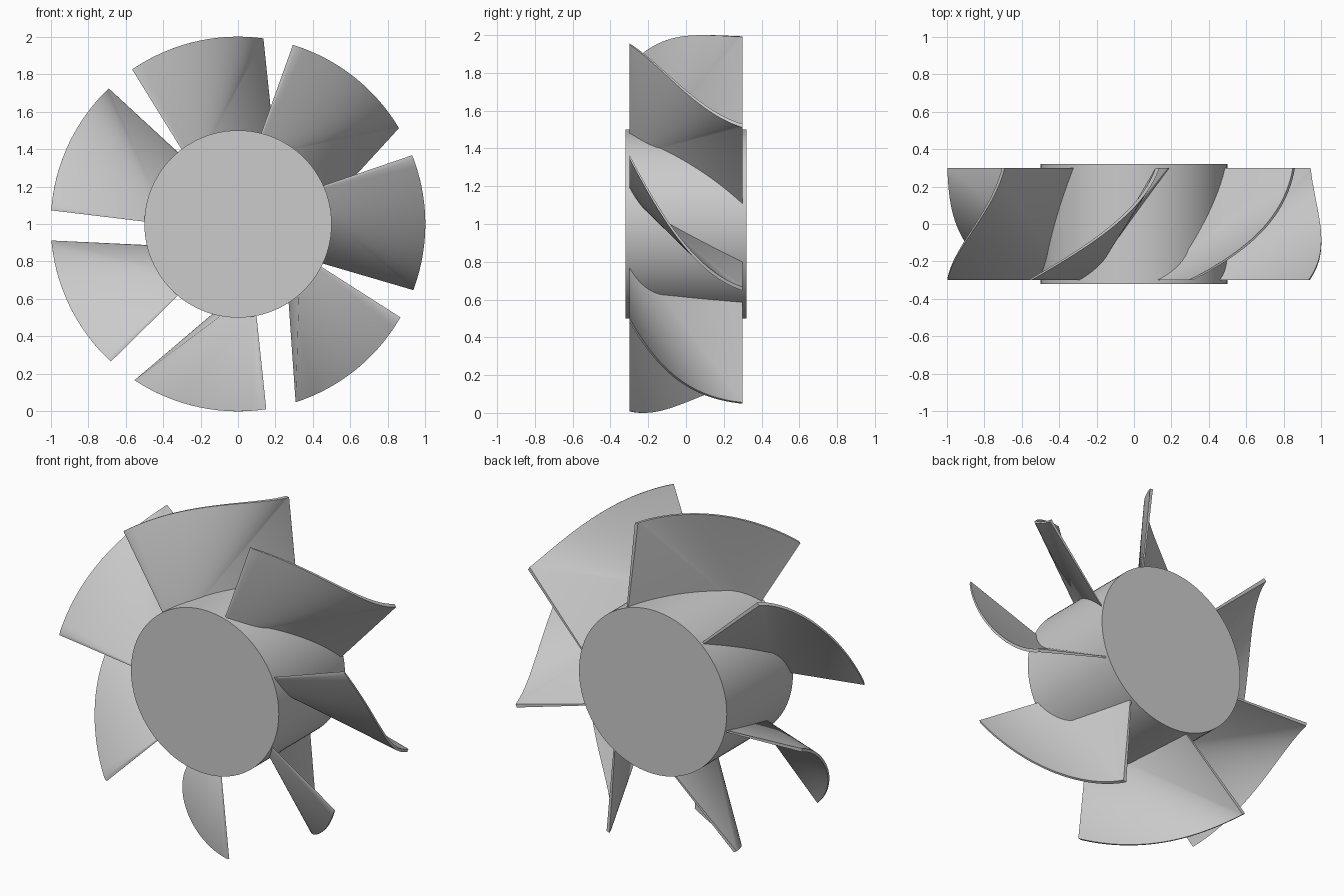
import bpy, bmesh, math
from math import cos, sin, radians

old = bpy.data.objects.get("Cube")
if old:
    bpy.data.objects.remove(old, do_unlink=True)

HUB_R, HUB_HALF, BLADE_HALF = 0.5, 0.32, 0.3
BLADES, STEPS = 7, 28
FIRST, SWEEP, THICK = 124.4, 41.0, 1.2   # degrees
CAMBER = 0.72

grey = bpy.data.materials.new("light_grey")
grey.use_nodes = True
colour = (0.6, 0.6, 0.6, 1)
grey.diffuse_color = colour
grey.node_tree.nodes["Principled BSDF"].inputs["Base Color"].default_value = colour


def polar(r, degrees, y):
    a = radians(degrees)
    return (r * cos(a), y, 1 + r * sin(a))


def finish(bm, name):
    bmesh.ops.recalc_face_normals(bm, faces=bm.faces)
    mesh = bpy.data.meshes.new(name)
    bm.to_mesh(mesh)
    bm.free()
    mesh.materials.append(grey)
    obj = bpy.data.objects.new(name, mesh)
    bpy.context.collection.objects.link(obj)
    bpy.ops.object.select_all(action='DESELECT')
    obj.select_set(True)
    bpy.context.view_layer.objects.active = obj
    bpy.ops.object.shade_smooth_by_angle(angle=radians(30))
    return obj


# Hub: plain drum along the y axis
bm = bmesh.new()
rims = [[bm.verts.new(polar(HUB_R, 360 * i / 96, y)) for i in range(96)]
        for y in (-HUB_HALF, HUB_HALF)]
for rim in rims:
    bm.faces.new(rim)
for i in range(96):
    j = (i + 1) % 96
    bm.faces.new((rims[0][i], rims[0][j], rims[1][j], rims[1][i]))
finish(bm, "hub")


def blade_sheet(bm, start, shift):
    """Curved tip edge, then the two root points buried in the hub."""
    loop = []
    for i in range(STEPS + 1):
        t = i / STEPS
        turn = t + CAMBER * t * (1 - t)
        y = -BLADE_HALF + 2 * BLADE_HALF * t
        loop.append(bm.verts.new(polar(1, start - SWEEP * turn - shift, y)))
    loop.append(bm.verts.new(polar(0.294, -30 - shift, BLADE_HALF)))
    loop.append(bm.verts.new(polar(0.37, start + 4.6 - shift, -BLADE_HALF)))
    root = loop[-1]
    for a, b in zip(loop[:-2], loop[1:-1]):
        bm.faces.new((root, a, b))
    return loop


# Blades: two fanned sheets closed by a thin rim
for n in range(BLADES):
    bm = bmesh.new()
    start = FIRST - 360 * n / BLADES
    near = blade_sheet(bm, start, 0)
    far = blade_sheet(bm, start, THICK)
    for i in range(len(near)):
        j = (i + 1) % len(near)
        bm.faces.new((near[i], near[j], far[j], far[i]))
    finish(bm, f"blade_{n + 1}")
